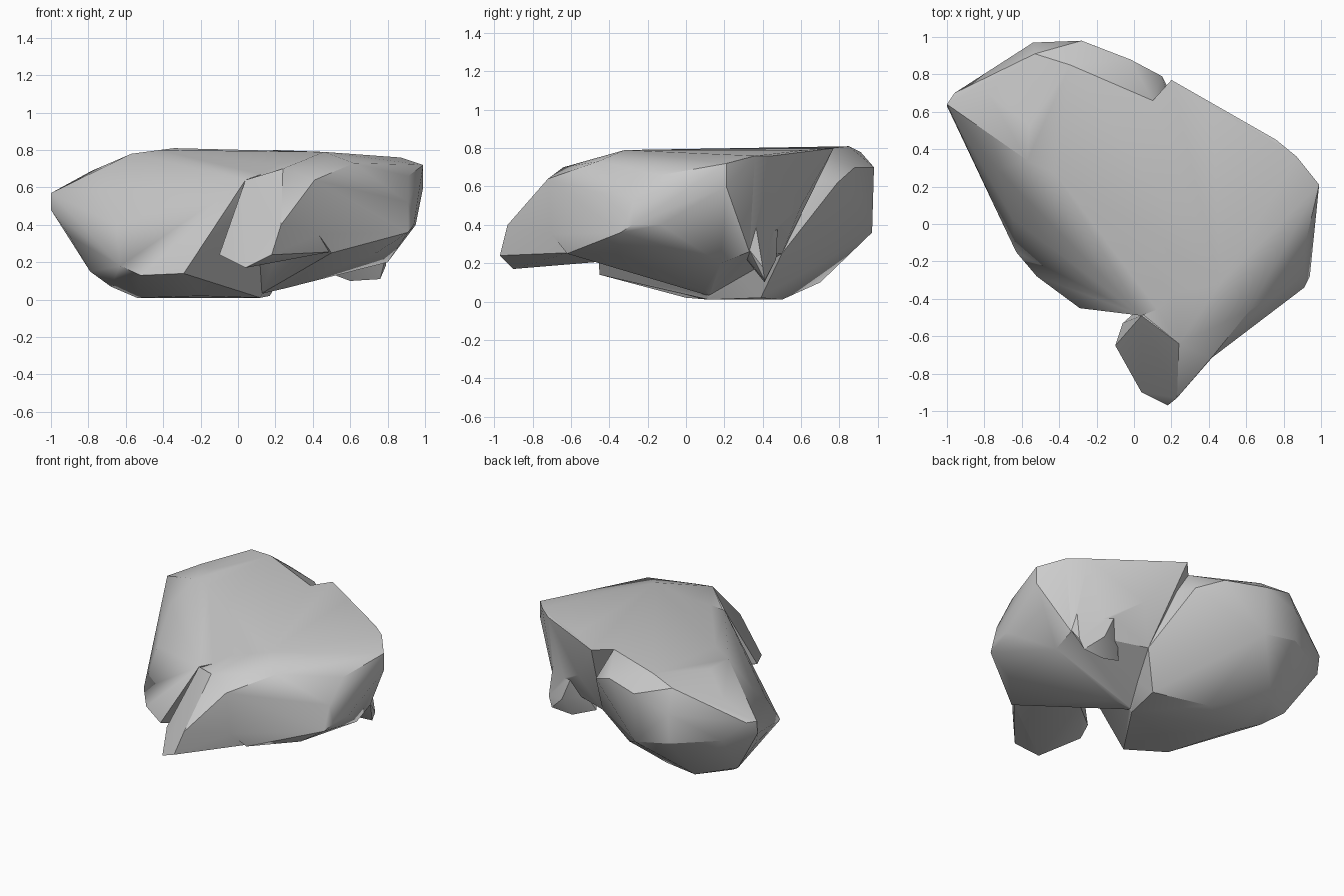
import bpy, bmesh, math


def hull(name, points):
    """Faceted stone chunk: convex hull of a few corner points."""
    bm = bmesh.new()
    for p in points:
        bm.verts.new(p)
    res = bmesh.ops.convex_hull(bm, input=bm.verts)
    loose = [v for v in bm.verts if not v.link_faces]
    bmesh.ops.delete(bm, geom=loose, context='VERTS')
    bmesh.ops.recalc_face_normals(bm, faces=bm.faces)
    mesh = bpy.data.meshes.new(name)
    bm.to_mesh(mesh)
    bm.free()
    obj = bpy.data.objects.new(name, mesh)
    bpy.context.collection.objects.link(obj)
    return obj


# main slab: left tip, flat top, steep front, rounded belly
rock = hull("rock", [
    (-1, .64, .57), (-1, .63, .48), (-.96, .70, .57), (-.83, .78, .44),
    (-.78, .70, .69), (-.56, .53, .78), (-.57, .34, .78), (-.73, .29, .58),
    (-.53, .91, .78), (-.34, .85, .81), (-.54, .97, .62), (-.54, .96, .41),
    (-.28, .98, .70), (-.28, .97, .36), (-.02, .88, .70), (.15, .79, .62),
    (.10, .66, .79), (.46, -.32, .79), (-.42, .27, .80), (.04, -.49, .64),
    (-.65, .03, .40), (-.63, -.15, .18), (-.52, -.28, .13), (-.29, -.45, .14),
    (-.26, -.44, .21), (-.90, .50, .34), (-.79, .55, .15), (-.68, .45, .07),
    (-.56, .70, .10), (-.54, .38, .01), (-.20, .50, .01), (.17, .39, .02),
    (.12, .12, .01), (-.20, 0, .02), (-.15, .78, .25), (.30, .50, .25),
])

# right shoulder with a raised back rim
shoulder = hull("right_shoulder", [
    (.20, .77, .80), (.10, .66, .79), (.42, .62, .79), (.76, .45, .76),
    (.87, .36, .76), (.99, .21, .72), (.99, .21, .60), (.91, -.13, .66),
    (.95, -.13, .40), (.91, -.28, .52), (.94, -.28, .40), (.91, -.34, .36),
    (.74, -.37, .58), (.74, -.36, .25), (.62, -.46, .73), (.41, -.72, .64),
    (.24, -.64, .70), (.46, -.32, .79), (.58, -.13, .77), (.43, -.70, .35),
    (.50, -.62, .25), (.82, 0, .25), (.80, .18, .20), (.80, .33, .26),
    (.42, .60, .50), (.30, .50, .25), (.04, -.48, .63), (.12, .12, .03),
    (.25, .10, .06),
])

# front spur that points down and forward
spur = hull("front_spur", [
    (.24, -.64, .70), (.04, -.49, .64), (.41, -.72, .64), (.23, -.93, .40),
    (.18, -.97, .24), (.04, -.90, .17), (-.10, -.65, .24), (-.06, -.53, .27),
    (.43, -.70, .35), (.49, -.61, .255), (.20, -.30, .22), (.30, -.40, .50),
])

# small knob under the back right
knob = hull("under_knob", [
    (.60, .41, .10), (.76, .41, .11), (.79, .40, .18), (.44, .37, .16),
    (.64, .47, .22), (.80, .33, .27), (.55, .48, .42), (.78, .36, .42),
    (.50, .25, .30),
])

# fuse all chunks into one stone
bpy.context.view_layer.objects.active = rock
for part in (shoulder, spur, knob):
    mod = rock.modifiers.new("fuse", 'BOOLEAN')
    mod.operation = 'UNION'
    mod.solver = 'EXACT'
    mod.object = part
    bpy.ops.object.modifier_apply(modifier=mod.name)
    bpy.data.objects.remove(part)

# soft facets with crisp ridges
rock.select_set(True)
bpy.ops.object.shade_smooth_by_angle(angle=math.radians(30))
